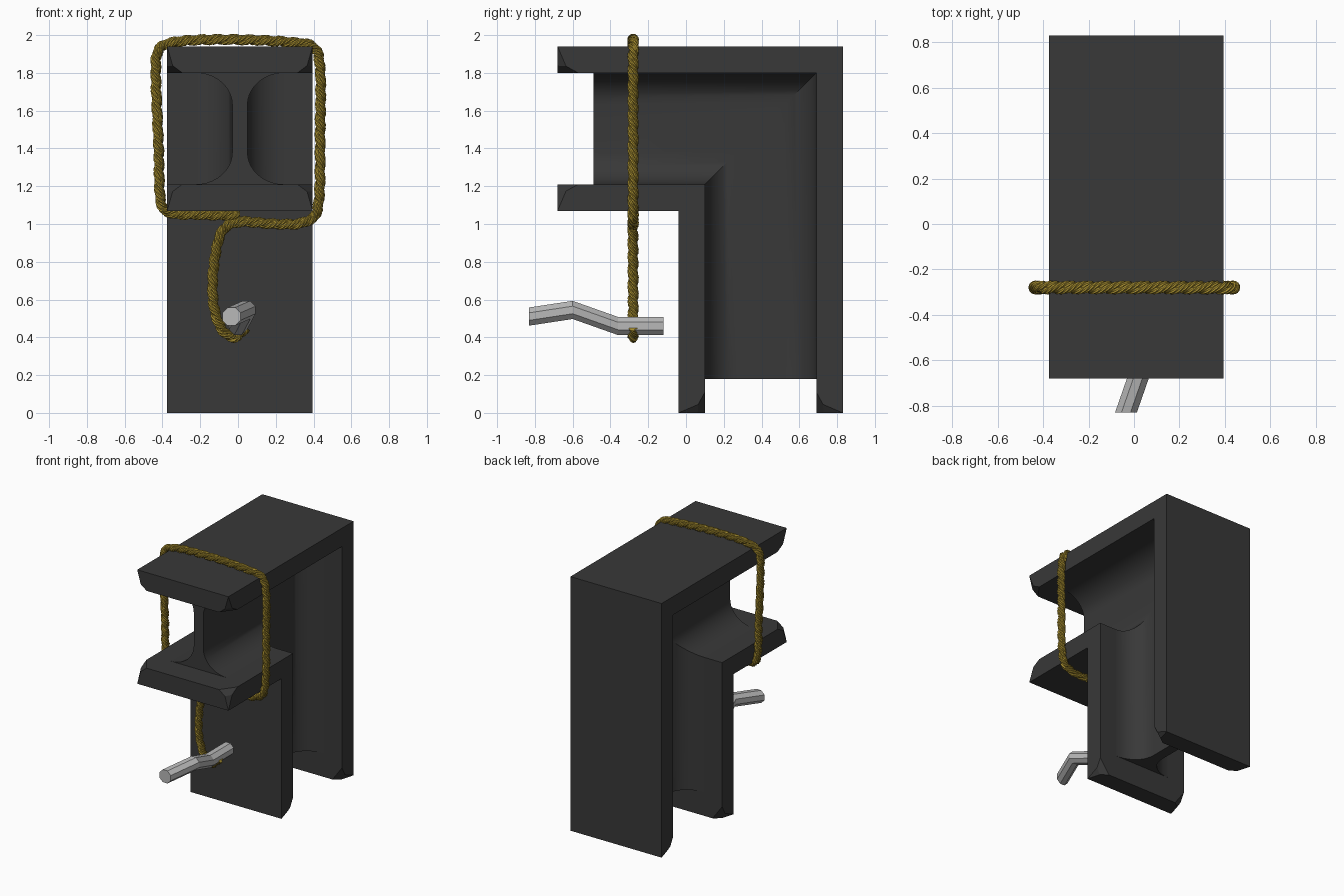
import bpy, bmesh
from math import sin, cos, pi, radians
from mathutils import Vector

cube = bpy.data.objects.get("Cube")
if cube:
    bpy.data.objects.remove(cube, do_unlink=True)


def material(name, rgb):
    m = bpy.data.materials.new(name)
    m.use_nodes = True
    m.diffuse_color = (*rgb, 1)
    m.node_tree.nodes["Principled BSDF"].inputs["Base Color"].default_value = (*rgb, 1)
    return m


steel = material("dark steel", (0.04, 0.04, 0.04))
rope_gold = material("rope gold", (0.40, 0.28, 0.03))
grey = material("light grey", (0.48, 0.48, 0.48))


def finish(name, bm, mat, smooth=None):
    bmesh.ops.recalc_face_normals(bm, faces=bm.faces)
    mesh = bpy.data.meshes.new(name)
    bm.to_mesh(mesh)
    bm.free()
    mesh.materials.append(mat)
    obj = bpy.data.objects.new(name, mesh)
    bpy.context.collection.objects.link(obj)
    if smooth:
        bpy.ops.object.select_all(action="DESELECT")
        obj.select_set(True)
        bpy.context.view_layer.objects.active = obj
        bpy.ops.object.shade_smooth_by_angle(angle=radians(smooth))
    return obj


def loft(bm, rings):
    """Skin a list of closed rings and cap both ends."""
    rows = [[bm.verts.new(p) for p in ring] for ring in rings]
    for a, b in zip(rows, rows[1:]):
        for i in range(len(a)):
            j = (i + 1) % len(a)
            bm.faces.new((a[i], a[j], b[j], b[i]))
    bm.faces.new(rows[0])
    bm.faces.new(rows[-1])


# Beam dimensions
MID, HALF = 0.01, 0.385
FRONT, BACK, TOP = -0.68, 0.83, 1.94
IN_Y, OUT_Y = 0.10, 0.69
IN_Z, OUT_Z = 1.21, 1.80
THICK = 0.14


def flange(name, y0, y1, z0, z1, tip_y, tip_z, upright):
    """Plate whose two inner tip corners are rounded off by slanting cuts."""
    bm = bmesh.new()
    bmesh.ops.create_cube(bm, size=1)
    mid = Vector((MID, (y0 + y1) / 2, (z0 + z1) / 2))
    for v in bm.verts:
        v.co = mid + Vector((v.co.x * 2 * HALF, v.co.y * (y1 - y0), v.co.z * (z1 - z0)))
    for side in (-1, 1):
        corner = Vector((MID + side * HALF, tip_y, tip_z))
        signs = [1 if c > m else -1 for c, m in zip(corner, mid)]
        for across, along, deep in ((0.04, 0.06, 0.14), (0.08, 0.11, 0.06)):
            reach = (across, deep, along) if upright else (across, along, deep)
            normal = Vector([s / e for s, e in zip(signs, reach)])
            bmesh.ops.bisect_plane(
                bm, geom=bm.verts[:] + bm.edges[:] + bm.faces[:],
                plane_co=corner - Vector((side * across, 0, 0)),
                plane_no=normal.normalized(), clear_outer=True)
            bmesh.ops.holes_fill(bm, edges=bm.edges[:], sides=0)
    finish(name, bm, steel)


flange("top_flange", FRONT, BACK, OUT_Z, TOP, FRONT, OUT_Z, False)
flange("back_flange", OUT_Y, BACK, 0, OUT_Z, OUT_Y, 0, True)
flange("lower_flange", FRONT, IN_Y, IN_Z - THICK, IN_Z, FRONT, IN_Z, False)
flange("front_flange", IN_Y - THICK, IN_Y, 0, IN_Z - THICK, IN_Y, 0, True)

# Filleted web, mitred round the corner
span = OUT_Z - IN_Z
fillet = [(0.235 - 0.195 * sin(a), 0.17 * (1 - cos(a)))
          for a in [i * pi / 20 for i in range(11)]]
right = fillet + [(w, span - t) for w, t in reversed(fillet)]
section = right + [(-w, t) for w, t in reversed(right)]
bm = bmesh.new()
loft(bm, [
    [(MID + w, -0.49, IN_Z + t) for w, t in section],
    [(MID + w, IN_Y + t, IN_Z + t) for w, t in section],
    [(MID + w, IN_Y + t, 0.18) for w, t in section],
])
finish("web", bm, steel, 30)

# Bent eight-sided bar
bm = bmesh.new()
bar = [(-0.035, -0.83, 0.51), (0.045, -0.6, 0.545), (0.0, -0.36, 0.46), (0.0, -0.12, 0.46)]
loft(bm, [[(x + 0.052 * cos(k * pi / 4 + pi / 8), y, z + 0.052 * sin(k * pi / 4 + pi / 8))
           for k in range(8)] for x, y, z in bar])
finish("bent_bar", bm, grey)

# Rope path in the x-z plane
ROPE_Y = -0.28
knots = [Vector(p) for p in (
    (0.01, 1.045), (-0.2, 1.05), (-0.36, 1.06), (-0.41, 1.13), (-0.42, 1.4), (-0.435, 1.8),
    (-0.42, 1.92), (-0.35, 1.96), (-0.2, 1.975), (0.05, 1.975), (0.28, 1.962), (0.40, 1.935),
    (0.435, 1.82), (0.435, 1.5), (0.425, 1.1), (0.35, 1.01), (0.2, 1.0), (0.0, 1.01),
    (-0.09, 0.95), (-0.13, 0.76), (-0.13, 0.58), (-0.09, 0.45), (-0.02, 0.40), (0.045, 0.455))]


def smooth_path(pts, step):
    """Rounded curve through the points, resampled at an even spacing."""
    ext = [pts[0] * 2 - pts[1]] + pts + [pts[-1] * 2 - pts[-2]]
    dense = []
    for a, b, c, d in zip(ext, ext[1:], ext[2:], ext[3:]):
        for i in range(60):
            t = i / 60
            dense.append(0.5 * (2 * b + (c - a) * t + (2 * a - 5 * b + 4 * c - d) * t * t
                                + (3 * b - a - 3 * c + d) * t ** 3))
    dense.append(pts[-1])
    out, walked = [dense[0]], 0
    for p, q in zip(dense, dense[1:]):
        walked += (q - p).length
        if walked >= step:
            out.append(q)
            walked = 0
    return out


STEP = 0.01
path = smooth_path(knots, STEP)


def strand_rings(phase):
    """One ribbed strand winding round the rope path."""
    rings = []
    for i, p in enumerate(path):
        tan = (path[min(i + 1, len(path) - 1)] - path[max(i - 1, 0)]).normalized()
        n, b = Vector((-tan.y, 0, tan.x)), Vector((0, 1, 0))
        turn = phase + i * STEP * 2 * pi / 0.2
        centre = Vector((p.x, ROPE_Y, p.y)) + 0.013 * (cos(turn) * n + sin(turn) * b)
        ring = []
        for k in range(12):
            a = k * pi / 6 + turn * 1.5
            r = 0.0175 if k % 2 else 0.0135
            ring.append(centre + r * (cos(a) * n + sin(a) * b))
        rings.append(ring)
    return rings


bm = bmesh.new()
for s in range(3):
    loft(bm, strand_rings(s * 2 * pi / 3))
finish("rope", bm, rope_gold, 30)
